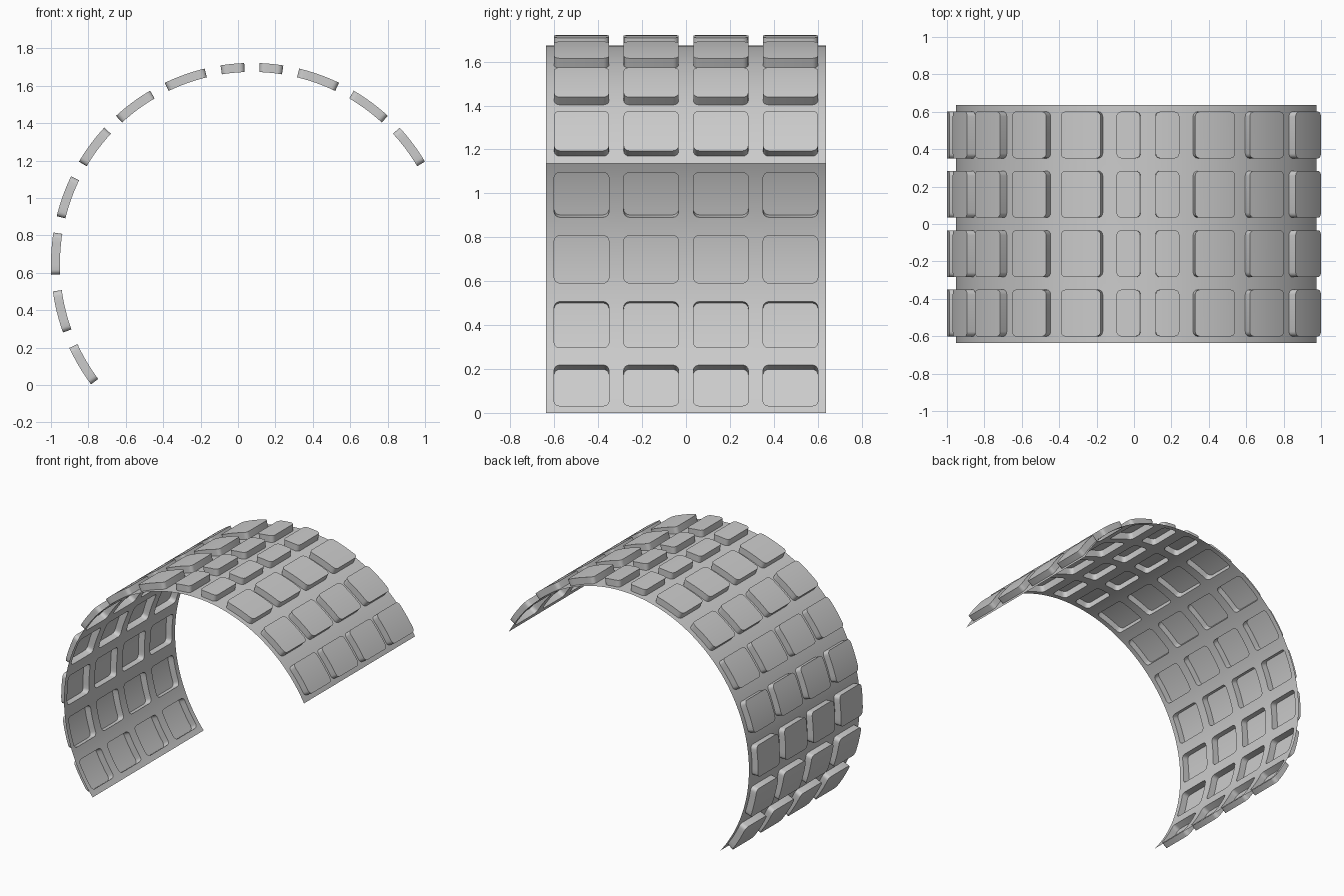
import bpy, bmesh, math
from mathutils import Vector

cube = bpy.data.objects.get("Cube")
if cube:
    bpy.data.objects.remove(cube)

# Main dimensions
OUTER = 1.0745               # radius of the pad faces
HEIGHT = 0.048               # how far the pads rise
BASE = OUTER - HEIGHT        # radius of the sheet
CENTRE_X, CENTRE_Z = 0.0745, 0.647
HALF_WIDTH = 0.637
CORNER = 0.026               # pad corner radius
ARC_START, ARC_END = 28.5, 219.1

# Pad spans in degrees round the arc: full pads, mirrored over the top, and a small middle pair
full = [(103.6 + 16.85 * k, 115.7 + 16.85 * k) for k in range(7)]
mirrored = [(180 - b, 180 - a) for a, b in full[:3]]
spans = sorted(full + mirrored + [(81.0, 87.8), (92.2, 99.0)])
arc_pads = [(math.radians(a) * BASE, math.radians(b) * BASE) for a, b in spans]
row_pads = [(c - 0.125, c + 0.125) for c in (-0.476, -0.1587, 0.1587, 0.476)]


def divide(a, b, n):
    return [a + (b - a) * i / n for i in range(n + 1)]


def strips(start, end, pads, inner, gap):
    """Split a length into (from, to, kind): gap, pad low edge, pad middle, pad high edge."""
    out, pos = [], start
    for a, b in pads + [(end, None)]:
        g = divide(pos, a, gap)
        out += [(p, q, "gap") for p, q in zip(g, g[1:])]
        if b is None:
            break
        out.append((a, a + CORNER, "low"))
        m = divide(a + CORNER, b - CORNER, inner)
        out += [(p, q, "mid") for p, q in zip(m, m[1:])]
        out.append((b - CORNER, b, "high"))
        pos = b
    return out


bm = bmesh.new()
pad_faces = []


def face(points, is_pad):
    f = bm.faces.new([bm.verts.new((u, v, 0)) for u, v in points])
    f.normal_update()
    if f.normal.z < 0:
        f.normal_flip()
    if is_pad:
        pad_faces.append(f)


def rounded_cell(u0, u1, ku, v0, v1, kv):
    """Corner cell divided by a quarter circle into pad and sheet."""
    cu, ou = (u1, u0) if ku == "low" else (u0, u1)
    cv, ov = (v1, v0) if kv == "low" else (v0, v1)
    turns = [math.pi / 2 * i / 4 for i in range(5)]
    arc = [(cu + (ou - cu) * math.cos(t), cv + (ov - cv) * math.sin(t)) for t in turns]
    for p, q in zip(arc, arc[1:]):
        face([(cu, cv), p, q], True)
        face([(ou, ov), p, q], False)


# Flat sheet laid out with arc length along x and width along y
columns = strips(math.radians(ARC_START) * BASE, math.radians(ARC_END) * BASE, arc_pads, 6, 3)
rows = strips(-HALF_WIDTH, HALF_WIDTH, row_pads, 1, 1)
for u0, u1, ku in columns:
    for v0, v1, kv in rows:
        if ku in ("low", "high") and kv in ("low", "high"):
            rounded_cell(u0, u1, ku, v0, v1, kv)
        else:
            face([(u0, v0), (u1, v0), (u1, v1), (u0, v1)], "gap" not in (ku, kv))
bmesh.ops.remove_doubles(bm, verts=bm.verts[:], dist=0.0002)

# Raise the pads, leaving open pockets underneath
raised = bmesh.ops.extrude_face_region(bm, geom=pad_faces)["geom"]
leftover = [f for f in pad_faces if f.is_valid]
if leftover:
    bmesh.ops.delete(bm, geom=leftover, context="FACES")
for item in raised:
    if isinstance(item, bmesh.types.BMVert):
        item.co.z = HEIGHT

# Bend the sheet round its axis
for vert in bm.verts:
    angle, radius = vert.co.x / BASE, BASE + vert.co.z
    vert.co = Vector((CENTRE_X + radius * math.cos(angle), vert.co.y,
                      CENTRE_Z + radius * math.sin(angle)))
bmesh.ops.recalc_face_normals(bm, faces=bm.faces[:])
top = max(bm.faces, key=lambda f: f.calc_center_median().z)
if top.normal.z < 0:
    bmesh.ops.reverse_faces(bm, faces=bm.faces[:])

mesh = bpy.data.meshes.new("padded_sheet")
bm.to_mesh(mesh)
bm.free()
sheet = bpy.data.objects.new("padded_sheet", mesh)
bpy.context.collection.objects.link(sheet)

# Single grey material
grey = bpy.data.materials.new("light_grey")
grey.use_nodes = True
colour = (0.6, 0.6, 0.6, 1)
grey.diffuse_color = colour
grey.node_tree.nodes["Principled BSDF"].inputs["Base Color"].default_value = colour
mesh.materials.append(grey)

# Smooth curves with crisp pad edges
bpy.ops.object.select_all(action="DESELECT")
sheet.select_set(True)
bpy.context.view_layer.objects.active = sheet
bpy.ops.object.shade_smooth_by_angle(angle=math.radians(30))
